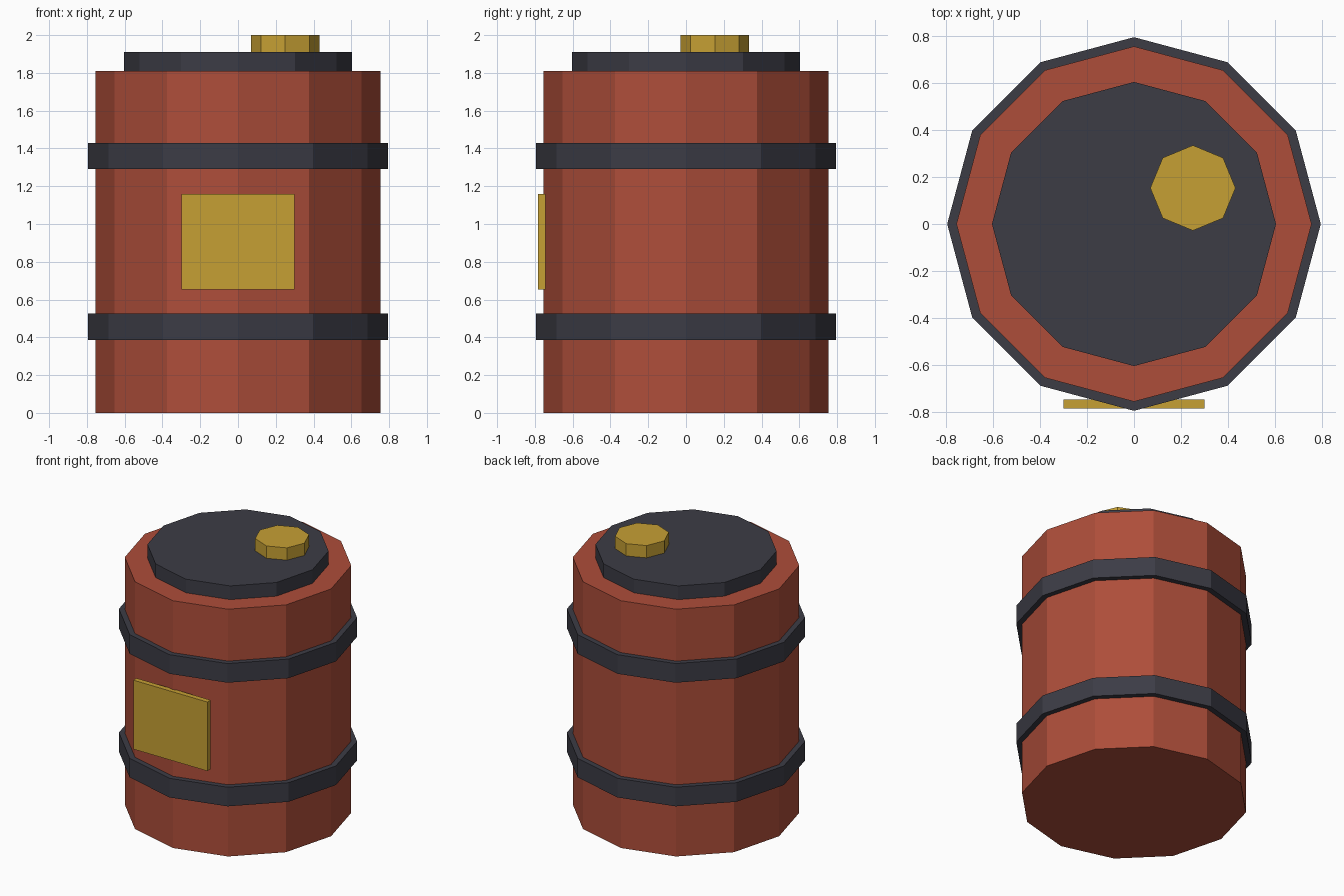
import bpy
import bmesh
from mathutils import Matrix

cube = bpy.data.objects.get("Cube")
if cube:
    bpy.data.objects.remove(cube, do_unlink=True)


def make_material(name, rgb):
    mat = bpy.data.materials.new(name)
    mat.use_nodes = True
    mat.diffuse_color = (*rgb, 1)
    mat.node_tree.nodes["Principled BSDF"].inputs["Base Color"].default_value = (*rgb, 1)
    return mat


red = make_material("rust red", (0.42, 0.075, 0.042))
dark = make_material("dark grey", (0.045, 0.045, 0.06))
yellow = make_material("mustard yellow", (0.565, 0.352, 0.034))


def add_object(name, bm, mat):
    bmesh.ops.recalc_face_normals(bm, faces=bm.faces)
    mesh = bpy.data.meshes.new(name)
    bm.to_mesh(mesh)
    bm.free()
    mesh.materials.append(mat)
    obj = bpy.data.objects.new(name, mesh)
    bpy.context.collection.objects.link(obj)
    return obj


def prism(name, sides, radius, bottom, top, mat, x=0, y=0):
    """Upright flat-sided cylinder with corners on the axes."""
    bm = bmesh.new()
    bmesh.ops.create_cone(bm, cap_ends=True, segments=sides, radius1=radius,
                          radius2=radius, depth=top - bottom,
                          matrix=Matrix.Translation((x, y, (bottom + top) / 2)))
    return add_object(name, bm, mat)


def box(name, centre, size, mat):
    bm = bmesh.new()
    bmesh.ops.create_cube(bm, size=1, matrix=Matrix.Translation(centre) @ Matrix.Diagonal((*size, 1)))
    return add_object(name, bm, mat)


# Barrel body and lid
prism("barrel_body", 12, 0.754, 0, 1.81, red)
prism("lid", 12, 0.603, 1.81, 1.91, dark)

# Hoops around the body
for name, z in (("lower_hoop", 0.455), ("upper_hoop", 1.36)):
    prism(name, 12, 0.793, z - 0.07, z + 0.07, dark)

# Filler cap on the lid
prism("filler_cap", 8, 0.181, 1.91, 2, yellow, x=0.25, y=0.153)

# Blank label plate on the front
box("label_plate", (0, -0.764, 0.907), (0.6, 0.038, 0.505), yellow)
